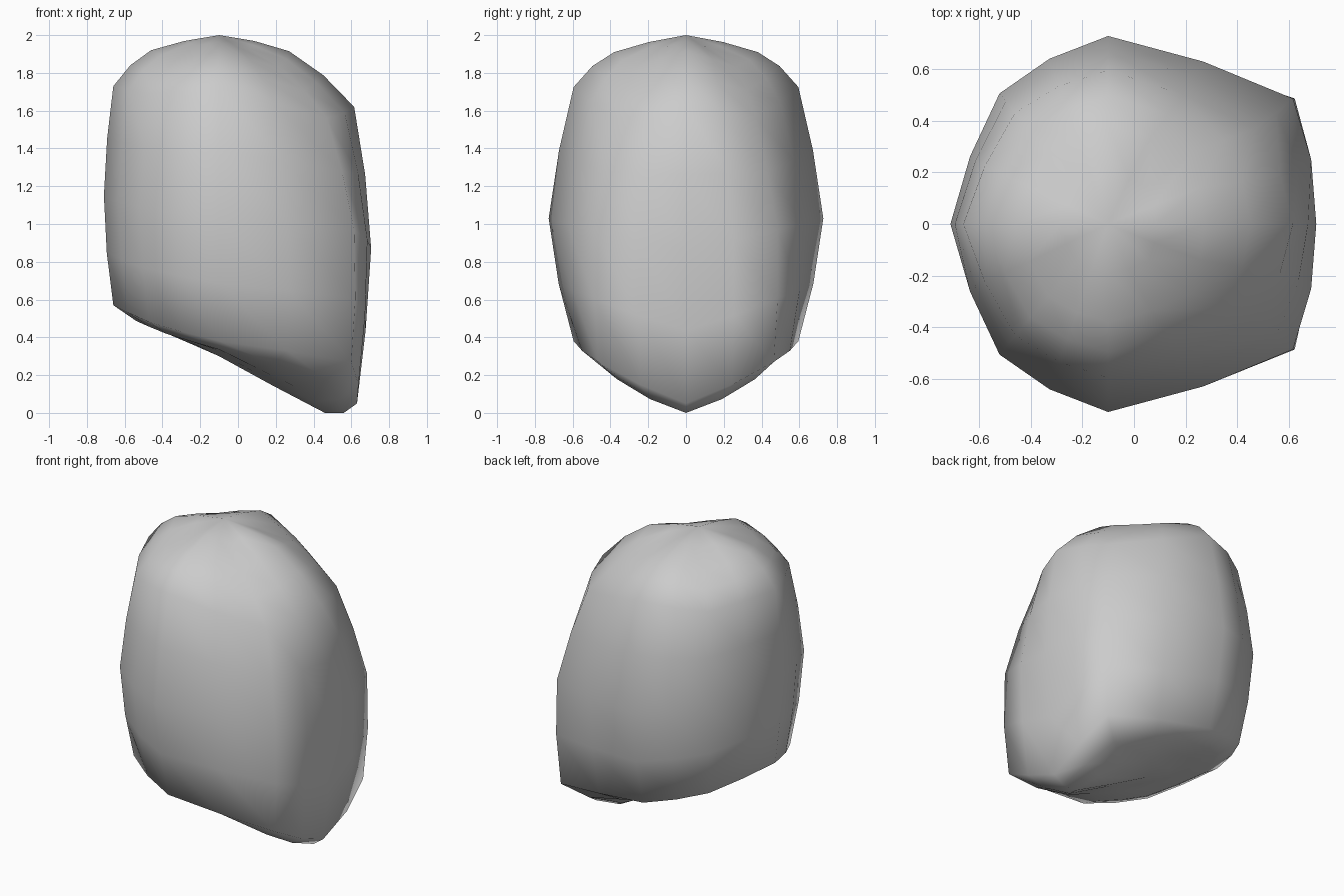
import bpy, bmesh
from mathutils import Vector

if "Cube" in bpy.data.objects:
    bpy.data.objects.remove(bpy.data.objects["Cube"])

# Half cross-sections from crown to base: front, front corner, side, back corner, back
RINGS = [
    [(.27, 0, 1.915), (.22, .27, 1.83), (-.1, .38, 1.91), (-.33, .28, 1.87), (-.46, 0, 1.92)],
    [(.615, 0, 1.62), (.47, .37, 1.56), (-.1, .595, 1.725), (-.46, .43, 1.69), (-.66, 0, 1.73)],
    [(.705, 0, .87), (.615, .485, .97), (-.1, .727, 1.03), (-.52, .505, 1.09), (-.71, 0, 1.15)],
    [(.63, 0, .05), (.6, .465, .27), (-.1, .595, .38), (-.47, .43, .48), (-.66, 0, .57)],
    [(.46, 0, 0), (.3, .25, .14), (-.1, .3, .33), (-.28, .22, .39), (-.4, 0, .43)],
]
TOP, BOTTOM = Vector((-.1, 0, 2)), Vector((-.1, 0, .3))


def middle(a, b, c, d):
    """Slightly rounded midpoint between b and c."""
    return (17 * (b + c) - a - d) / 32


def full_ring(half):
    """Mirror a half ring across y and add rounded midpoints."""
    pts = [Vector(p) for p in half]
    pts += [Vector((p.x, -p.y, p.z)) for p in pts[-2:0:-1]]
    n = len(pts)
    out = []
    for i in range(n):
        out += [pts[i], middle(pts[i - 1], pts[i], pts[(i + 1) % n], pts[(i + 2) % n])]
    return out


rings = [full_ring(h) for h in RINGS]
n = len(rings[0])

# Columns from pole to pole, with rounded midpoints between the rings
columns = []
for i in range(n):
    o = (i + n // 2) % n
    path = [rings[0][o], TOP] + [r[i] for r in rings] + [BOTTOM, rings[-1][o]]
    col = []
    for k in range(1, len(path) - 2):
        m = middle(*path[k - 1:k + 3])
        m.z = max(m.z, 0)
        col += [path[k], m]
    columns.append(col[1:])

# Rounded block: side quads and pole fans
bm = bmesh.new()
top, bottom = bm.verts.new(TOP), bm.verts.new(BOTTOM)
grid = [[bm.verts.new(p) for p in col] for col in columns]
for i in range(n):
    a, b = grid[i], grid[(i + 1) % n]
    bm.faces.new((top, a[0], b[0]))
    bm.faces.new((bottom, b[-1], a[-1]))
    for k in range(len(a) - 1):
        bm.faces.new((a[k], a[k + 1], b[k + 1], b[k]))
bmesh.ops.recalc_face_normals(bm, faces=bm.faces)
for f in bm.faces:
    f.smooth = True
mesh = bpy.data.meshes.new("rounded_block")
bm.to_mesh(mesh)
bm.free()
bpy.context.collection.objects.link(bpy.data.objects.new("rounded_block", mesh))
